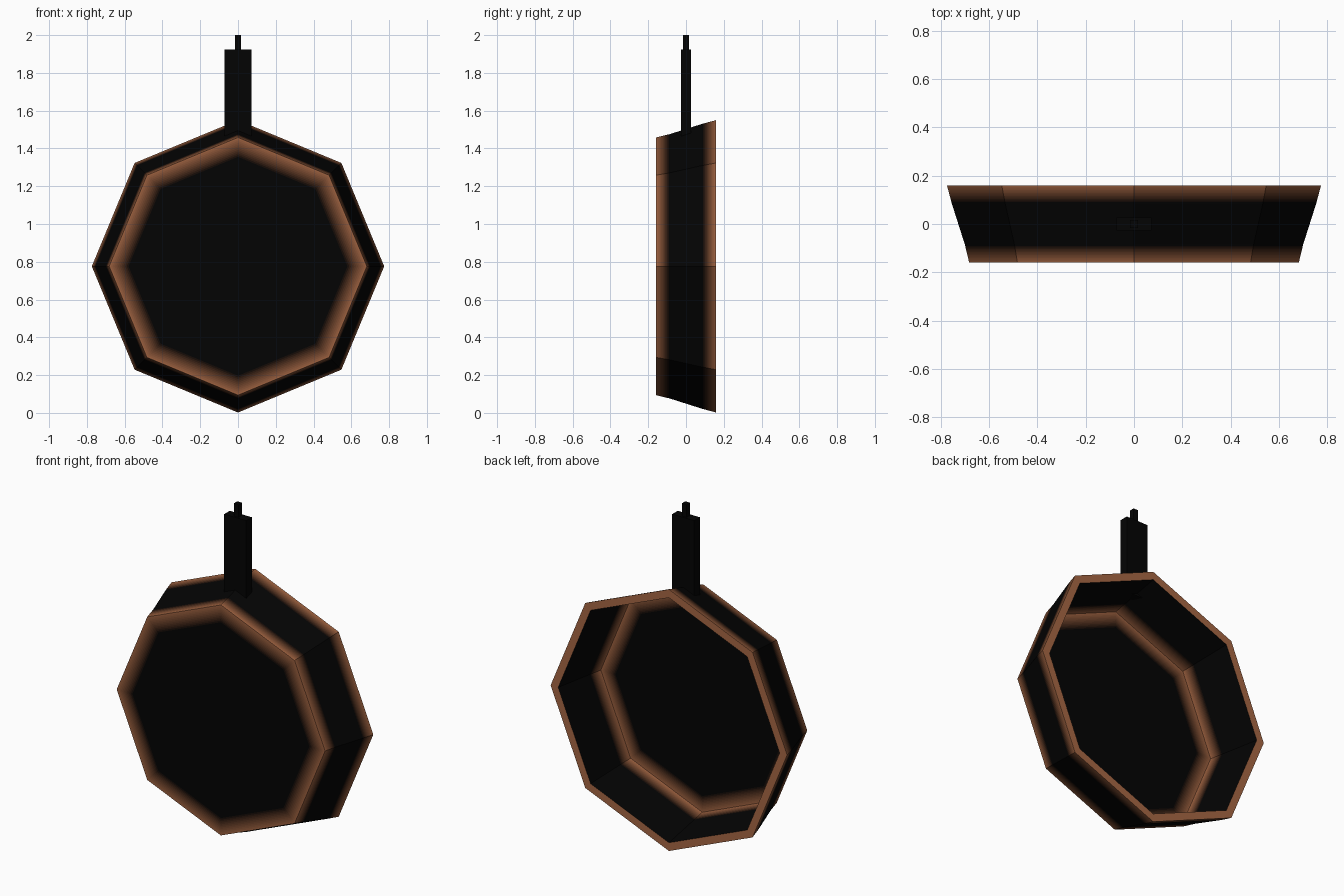
import bpy, bmesh
from math import cos, sin, pi

if "Cube" in bpy.data.objects:
    bpy.data.objects.remove(bpy.data.objects["Cube"])

CZ = 0.776
STEPS = 12
COPPER, BLACK = (0.38, 0.135, 0.057), (0.001, 0.001, 0.001)


def material(name, t):
    m = bpy.data.materials.new(name)
    m.diffuse_color = (*[b + (c - b) * t for b, c in zip(BLACK, COPPER)], 1)
    m.use_nodes = True
    m.node_tree.nodes["Principled BSDF"].inputs["Base Color"].default_value = m.diffuse_color
    return m


# worn-edge shades running from black iron to copper
shades = [material(f"iron_shade_{i}", (i / STEPS) ** 1.6) for i in range(STEPS + 1)]

# profile (radius, y, copper amount): front base, outer wall, rim, inner wall, cooking floor
profile = [(0.57, -0.16, 0), (0.682, -0.16, 1), (0.70, -0.085, 0), (0.754, 0.085, 0),
           (0.774, 0.16, 1), (0.725, 0.16, 1), (0.725, 0.16, 0), (0.68, -0.07, 0),
           (0.664, -0.152, 1), (0.56, -0.152, 0)]

# octagonal pan body, lofted ring by ring with fine bands where the colour fades
bm = bmesh.new()


def ring(r, y):
    return [bm.verts.new((r * cos(k * pi / 4), y, CZ + r * sin(k * pi / 4))) for k in range(8)]


first = prev = ring(*profile[0][:2])
for (r0, y0, c0), (r1, y1, c1) in zip(profile, profile[1:]):
    if (r0, y0) == (r1, y1):
        continue
    n = 1 if c0 == c1 else STEPS
    for i in range(1, n + 1):
        t = i / n
        cur = ring(r0 + (r1 - r0) * t, y0 + (y1 - y0) * t)
        c = c0 + (c1 - c0) * (i - 0.5) / n
        for k in range(8):
            j = (k + 1) % 8
            f = bm.faces.new((prev[k], prev[j], cur[j], cur[k]))
            f.material_index = int(c * STEPS)
        prev = cur
bm.faces.new(first)
bm.faces.new(prev)
bmesh.ops.recalc_face_normals(bm, faces=bm.faces)
mesh = bpy.data.meshes.new("pan_body")
bm.to_mesh(mesh)
bm.free()
for m in shades:
    mesh.materials.append(m)
bpy.context.collection.objects.link(bpy.data.objects.new("pan_body", mesh))


def box(name, w, d, z0, z1):
    bpy.ops.mesh.primitive_cube_add(size=1, location=(0, 0, (z0 + z1) / 2))
    o = bpy.context.object
    o.name = name
    o.scale = (w, d, z1 - z0)
    o.data.materials.append(shades[0])


# handle and its end peg
box("handle", 0.144, 0.052, 1.46, 1.925)
box("handle_peg", 0.032, 0.032, 1.90, 2.0)
